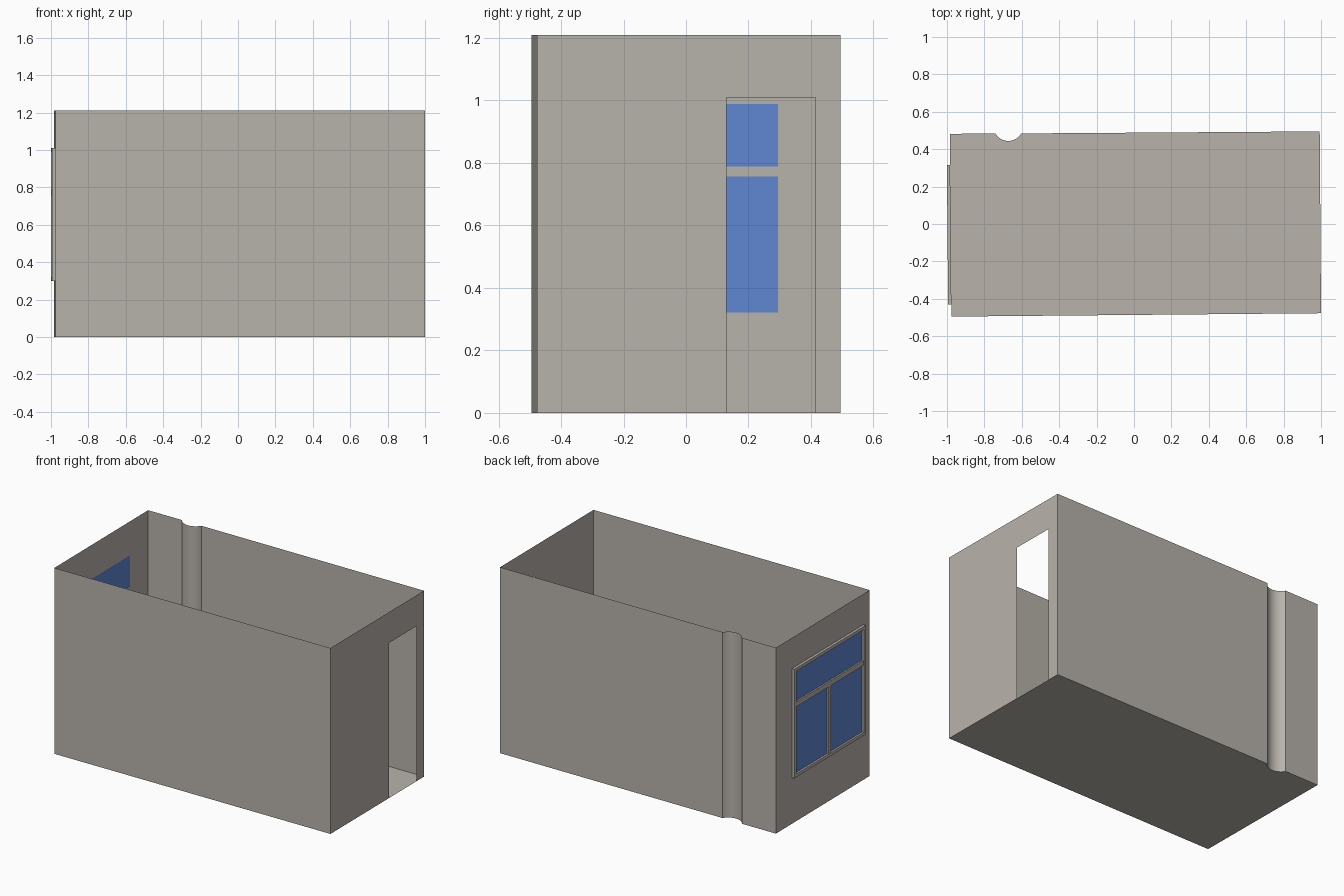
import bpy, bmesh, math

if "Cube" in bpy.data.objects:
    bpy.data.objects.remove(bpy.data.objects["Cube"])

H = 1.21                                            # wall height
BL, BR = (-0.985, 0.482), (0.993, 0.495)            # room corners: back left / right
FL, FR = (-0.976, -0.495), (1.0, -0.477)            # front left / right


def material(name, rgb):
    m = bpy.data.materials.new(name)
    m.diffuse_color = (*rgb, 1)
    m.use_nodes = True
    m.node_tree.nodes["Principled BSDF"].inputs["Base Color"].default_value = m.diffuse_color
    return m


PLASTER = material("warm_grey_plaster", (0.479, 0.451, 0.407))
GLASS = material("blue_glass", (0.114, 0.238, 0.645))


def finish(name, bm, mat):
    bmesh.ops.remove_doubles(bm, verts=bm.verts, dist=1e-5)
    me = bpy.data.meshes.new(name)
    bm.to_mesh(me)
    bm.free()
    me.materials.append(mat)
    ob = bpy.data.objects.new(name, me)
    bpy.context.collection.objects.link(ob)
    return ob


def strip_wall(name, path):
    """Thin vertical wall following a plan path."""
    bm = bmesh.new()
    for a, b in zip(path, path[1:]):
        bm.faces.new([bm.verts.new(p) for p in
                      ((*a, 0), (*b, 0), (*b, H), (*a, H))])
    return finish(name, bm, PLASTER)


def end_x(a, b, y):
    return a[0] + (b[0] - a[0]) * (y - a[1]) / (b[1] - a[1])


def end_wall(name, a, b, hole):
    """Thin end wall from a to b with one rectangular opening (y0, y1, z0, z1)."""
    y0, y1, z0, z1 = hole
    lo, hi = sorted((y0, y1), reverse=a[1] > b[1])
    ys = [a[1], lo, hi, b[1]]
    zs = sorted({0, z0, z1, H})
    bm = bmesh.new()
    for i in range(3):
        for za, zb in zip(zs, zs[1:]):
            if i == 1 and za >= z0 and zb <= z1:
                continue
            ya, yb = ys[i], ys[i + 1]
            bm.faces.new([bm.verts.new((end_x(a, b, y), y, z)) for y, z in
                          ((ya, za), (yb, za), (yb, zb), (ya, zb))])
    bmesh.ops.remove_doubles(bm, verts=bm.verts, dist=1e-5)
    bmesh.ops.dissolve_limit(bm, angle_limit=0.01, verts=bm.verts, edges=bm.edges)
    return finish(name, bm, PLASTER)


def window_box(name, y0, y1, z0, z1, d0, d1, mat):
    """Box lying on the left wall, from d0 to d1 outside the wall plane."""
    bm = bmesh.new()
    bmesh.ops.create_cube(bm, size=1)
    for v in bm.verts:
        y = y1 if v.co.y > 0 else y0
        z = z1 if v.co.z > 0 else z0
        v.co = (end_x(BL, FL, y) - (d0 if v.co.x > 0 else d1), y, z)
    return finish(name, bm, mat)


# Floor
bm = bmesh.new()
bm.faces.new([bm.verts.new((*p, 0)) for p in (BL, BR, FR, FL)])
# floor follows the round wall niche: cut it away with the same arc below
bm.clear()

# Back wall with a rounded pilaster pushed into the room
cx, half, sag = -0.672, 0.069, 0.04
r = (half ** 2 + sag ** 2) / (2 * sag)
t = math.asin(half / r)
base = BL[1] + (BR[1] - BL[1]) * (cx - BL[0]) / (BR[0] - BL[0])
arc = []
for i in range(17):
    a = t - 2 * t * i / 16
    arc.append((cx + r * math.sin(a), base + r - sag - r * math.cos(a)))
back = [BR] + arc + [BL]

for p in back + [FL, FR]:
    bm.verts.new((*p, 0))
bm.faces.new(list(bm.verts)).normal_flip()
finish("floor", bm, PLASTER)

wall = strip_wall("back_wall", back)
bpy.context.view_layer.objects.active = wall
wall.select_set(True)
bpy.ops.object.shade_smooth_by_angle(angle=math.radians(25))
strip_wall("front_wall", [FL, FR])

# End walls: doorway on the right, window opening on the left
Y0, Y1, Z0, Z1, RIM = -0.43, 0.315, 0.30, 1.01, 0.021
end_wall("door_wall", FR, BR, (0.13, 0.415, 0, 1.01))
end_wall("window_wall", BL, FL, (Y0, Y1, Z0, Z1))

# Window frame, transom and mullion
D = 0.017
window_box("window_sill", Y0, Y1, Z0, Z0 + RIM, 0, D, PLASTER)
window_box("window_head", Y0, Y1, Z1 - RIM, Z1, 0, D, PLASTER)
window_box("window_jamb_front", Y0, Y0 + RIM, Z0 + RIM, Z1 - RIM, 0, D, PLASTER)
window_box("window_jamb_back", Y1 - RIM, Y1, Z0 + RIM, Z1 - RIM, 0, D, PLASTER)
ya, yb, ym = Y0 + RIM, Y1 - RIM, (Y0 + Y1) / 2
TA, TB, M = 0.756, 0.788, 0.013
window_box("window_transom", ya, yb, TA, TB, 0, D - 0.002, PLASTER)
window_box("window_mullion", ym - M, ym + M, Z0 + RIM, TA, 0, D - 0.002, PLASTER)

# Glass panes
for name, p in (("pane_top", (ya, yb, TB, Z1 - RIM)),
                ("pane_lower_front", (ya, ym - M, Z0 + RIM, TA)),
                ("pane_lower_back", (ym + M, yb, Z0 + RIM, TA))):
    window_box(name, *p, 0.001, 0.005, GLASS)
